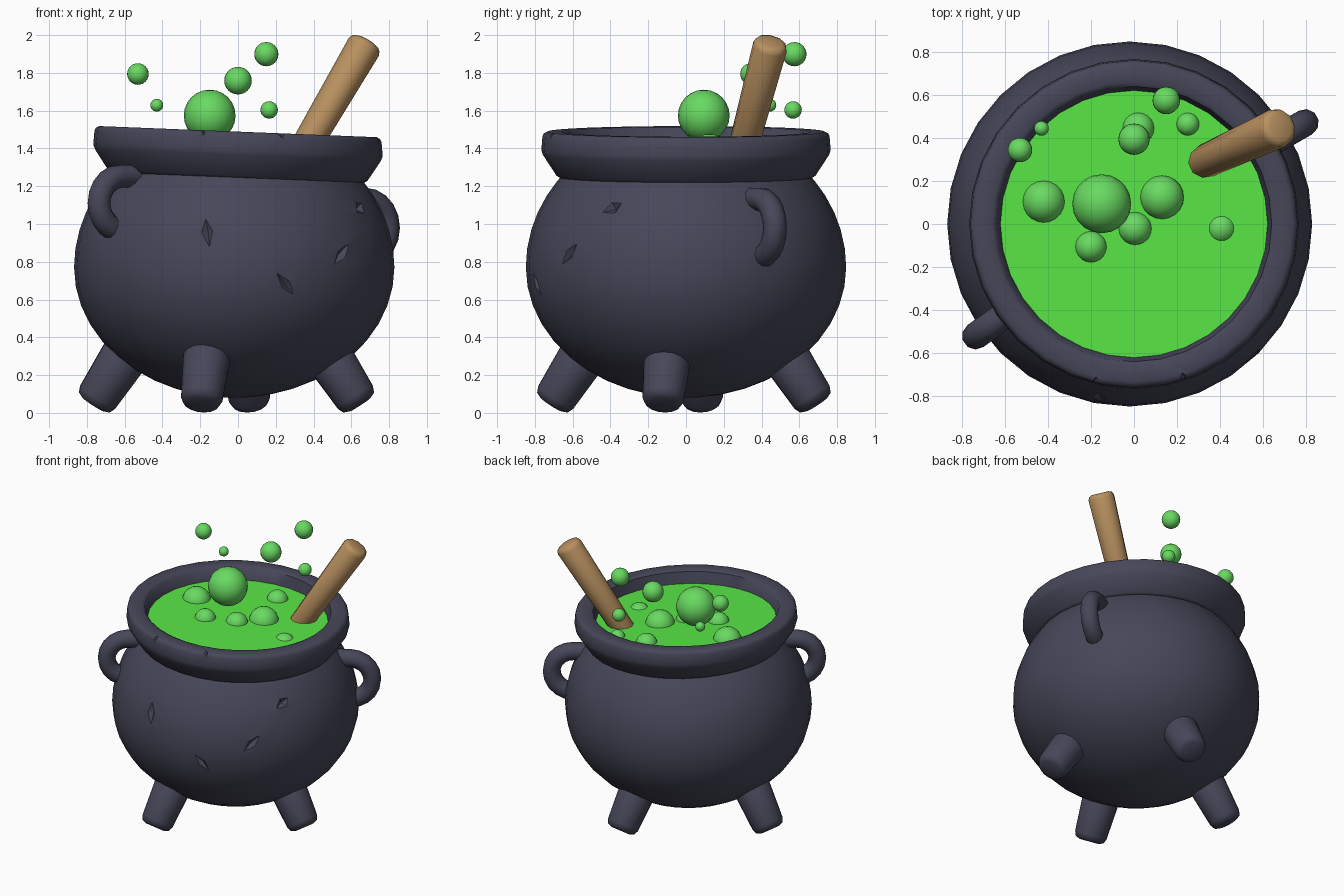
import bpy, bmesh, math
from mathutils import Vector, Matrix

if "Cube" in bpy.data.objects:
    bpy.data.objects.remove(bpy.data.objects["Cube"])

CX = -0.02          # body axis
TILT = 0.04         # slope of the rim and liquid along x


def material(name, rgb):
    m = bpy.data.materials.new(name)
    m.diffuse_color = (*rgb, 1)
    m.use_nodes = True
    m.node_tree.nodes["Principled BSDF"].inputs["Base Color"].default_value = m.diffuse_color
    return m


IRON = material("dark iron", (0.062, 0.062, 0.100))
LIQUID = material("green liquid", (0.100, 0.810, 0.062))
BUBBLE = material("light green bubble", (0.140, 0.700, 0.120))
WOOD = material("brown wood", (0.480, 0.280, 0.115))


def add(name, bm, mat, smooth=35):
    bmesh.ops.recalc_face_normals(bm, faces=bm.faces)
    me = bpy.data.meshes.new(name)
    bm.to_mesh(me)
    bm.free()
    ob = bpy.data.objects.new(name, me)
    bpy.context.collection.objects.link(ob)
    me.materials.append(mat)
    shade(ob, smooth)
    return ob


def activate(ob):
    bpy.ops.object.select_all(action='DESELECT')
    ob.select_set(True)
    bpy.context.view_layer.objects.active = ob


def shade(ob, angle):
    activate(ob)
    bpy.ops.object.shade_smooth_by_angle(angle=math.radians(angle))


def lathe(profile, sides, closed=False):
    """Spin (radius, height) points round z; open profiles get end caps."""
    bm = bmesh.new()
    rings = [[bm.verts.new((r * math.cos(2 * math.pi * i / sides),
                            r * math.sin(2 * math.pi * i / sides), z))
              for i in range(sides)] for r, z in profile]
    pairs = list(zip(rings, rings[1:]))
    if closed:
        pairs.append((rings[-1], rings[0]))
    else:
        bm.faces.new(rings[0])
        bm.faces.new(rings[-1])
    for a, b in pairs:
        for i in range(sides):
            j = (i + 1) % sides
            bm.faces.new((a[i], a[j], b[j], b[i]))
    return bm


def rod(name, start, end, r0, r1, mat, sides, bevel):
    """Tapered round bar with rounded ends."""
    start, end = Vector(start), Vector(end)
    d = end - start
    h = d.length
    bm = lathe([(r0 - bevel, 0), (r0 - bevel * 0.3, bevel * 0.3), (r0, bevel),
                (r1, h - bevel), (r1 - bevel * 0.3, h - bevel * 0.3),
                (r1 - bevel, h)], sides)
    m = Matrix.Translation(start) @ d.to_track_quat('Z', 'Y').to_matrix().to_4x4()
    bmesh.ops.transform(bm, matrix=m, verts=bm.verts)
    return add(name, bm, mat, 60)


def carve(ob, chips, angle):
    """Cut small diamond chips: (position, outward direction, roll, half sizes)."""
    bm = bmesh.new()
    for pos, out, roll, size in chips:
        m = (Matrix.Translation(pos) @ Vector(out).to_track_quat('Z', 'Y').to_matrix().to_4x4()
             @ Matrix.Rotation(math.radians(roll), 4, 'Z') @ Matrix.Diagonal((*size, 1)))
        bmesh.ops.create_uvsphere(bm, u_segments=4, v_segments=2, radius=1, matrix=m)
    cutter = add("chip_cutter", bm, IRON)
    cutter.hide_render = True
    mod = ob.modifiers.new("chips", 'BOOLEAN')
    mod.operation, mod.solver, mod.object = 'DIFFERENCE', 'EXACT', cutter
    activate(ob)
    bpy.ops.object.modifier_apply(modifier=mod.name)
    bpy.data.objects.remove(cutter)
    shade(ob, angle)


# Round pot body: an egg shape, slightly taller above the waist
def body_radius(z):
    t = (z - 0.77) / (0.69 if z < 0.77 else 0.77)
    return 0.848 * math.sqrt(max(0.0, 1 - t * t))


profile = [(0.848 * math.sin(a), 0.77 - 0.69 * math.cos(a))
           for a in [math.radians(4 + 86 * i / 10) for i in range(11)]]
profile += [(body_radius(z), z) for z in (0.87, 0.97, 1.06, 1.15, 1.23, 1.30)]
bm = lathe(profile, 32)
bmesh.ops.translate(bm, verts=bm.verts, vec=(CX, 0, 0))
body = add("pot_body", bm, IRON, 40)

chips = []
for ang, z, roll, size in [(-47.5, 0.84, 45, (0.10, 0.032, 0.032)),
                           (-71, 0.68, -50, (0.10, 0.03, 0.032)),
                           (-30, 1.09, 30, (0.065, 0.04, 0.035)),
                           (-100, 0.96, 100, (0.095, 0.032, 0.032))]:
    a = math.radians(ang)
    r = body_radius(z)
    chips.append(((CX + r * math.cos(a), r * math.sin(a), z),
                  (math.cos(a), math.sin(a), (z - 0.77) * 1.2), roll, size))
carve(body, chips, 32)

# Flared rim, slightly tilted
bm = lathe([(0.59, 1.25), (0.67, 1.246), (0.685, 1.255), (0.757, 1.365), (0.766, 1.39),
            (0.760, 1.465), (0.752, 1.48), (0.735, 1.489), (0.66, 1.488), (0.64, 1.478),
            (0.617, 1.38)], 32, closed=True)
for v in bm.verts:
    v.co.z -= TILT * v.co.x
rim = add("pot_rim", bm, IRON, 50)
carve(rim, [((-0.18, -0.735, 1.495), (0, -1, 1), 75, (0.06, 0.024, 0.025)),
            ((0.23, -0.715, 1.48), (0, -1, 1), 110, (0.055, 0.02, 0.025))], 50)

# Liquid surface
bm = lathe([(0.625, 1.37), (0.625, 1.395)], 32)
for v in bm.verts:
    v.co.z -= TILT * v.co.x
add("liquid", bm, LIQUID)

# Four splayed legs
for name, ang in [("front_leg", 259), ("right_leg", -9), ("back_leg", 80), ("left_leg", 172)]:
    a = math.radians(ang)
    d = Vector((math.cos(a), math.sin(a), 0))
    foot = Vector((-0.06, -0.012, 0.045)) + d * 0.715
    rod(name, foot, foot + (-d * 0.55 + Vector((0, 0, 0.83))) * 0.42,
        0.112, 0.132, IRON, 16, 0.045)

# Two loop handles: half ring with tails running into the pot
for name, ang, reach, z, R in [("left_handle", 216, 0.742, 1.11, 0.143),
                               ("right_handle", 30, 0.79, 0.98, 0.152)]:
    a = math.radians(ang)
    path = [(reach - 0.13, R)]
    path += [(reach + R * math.cos(t), R * math.sin(t))
             for t in [math.radians(90 - 18 * i) for i in range(11)]]
    path += [(reach - 0.1, -R)]
    cu = bpy.data.curves.new(name, 'CURVE')
    cu.dimensions = '3D'
    cu.bevel_depth = 0.063
    cu.bevel_resolution = 3
    cu.use_fill_caps = True
    sp = cu.splines.new('POLY')
    sp.points.add(len(path) - 1)
    for p, (r, h) in zip(sp.points, path):
        p.co = (CX + r * math.cos(a), r * math.sin(a), z + h, 1)
    cu.materials.append(IRON)
    ob = bpy.data.objects.new(name, cu)
    bpy.context.collection.objects.link(ob)
    activate(ob)
    bpy.ops.object.convert(target='MESH')
    shade(bpy.context.view_layer.objects.active, 50)

# Stirring stick
rod("stirring_stick", (0.305, 0.28, 1.32), (0.682, 0.452, 1.965), 0.078, 0.093, WOOD, 10, 0.032)

# Bubbles: floating ones, then half-sunk ones on the liquid
bubbles = [(-0.15, 0.10, 1.58, 0.137), (-0.53, 0.35, 1.80, 0.057), (-0.43, 0.45, 1.635, 0.034),
           (0.0, 0.40, 1.765, 0.073), (0.15, 0.58, 1.905, 0.064), (0.165, 0.573, 1.61, 0.046),
           (-0.42, 0.11, 1.395, 0.10), (0.13, 0.13, 1.38, 0.103), (-0.20, -0.10, 1.395, 0.074),
           (0.005, -0.015, 1.385, 0.078), (0.02, 0.45, 1.385, 0.075), (0.25, 0.47, 1.38, 0.054),
           (0.405, -0.015, 1.34, 0.073)]
for i, (x, y, z, r) in enumerate(bubbles):
    bm = bmesh.new()
    bmesh.ops.create_uvsphere(bm, u_segments=20, v_segments=12, radius=r,
                              matrix=Matrix.Translation((x, y - 0.006, z - 0.006)))
    add("bubble_%02d" % (i + 1), bm, BUBBLE, 60)
